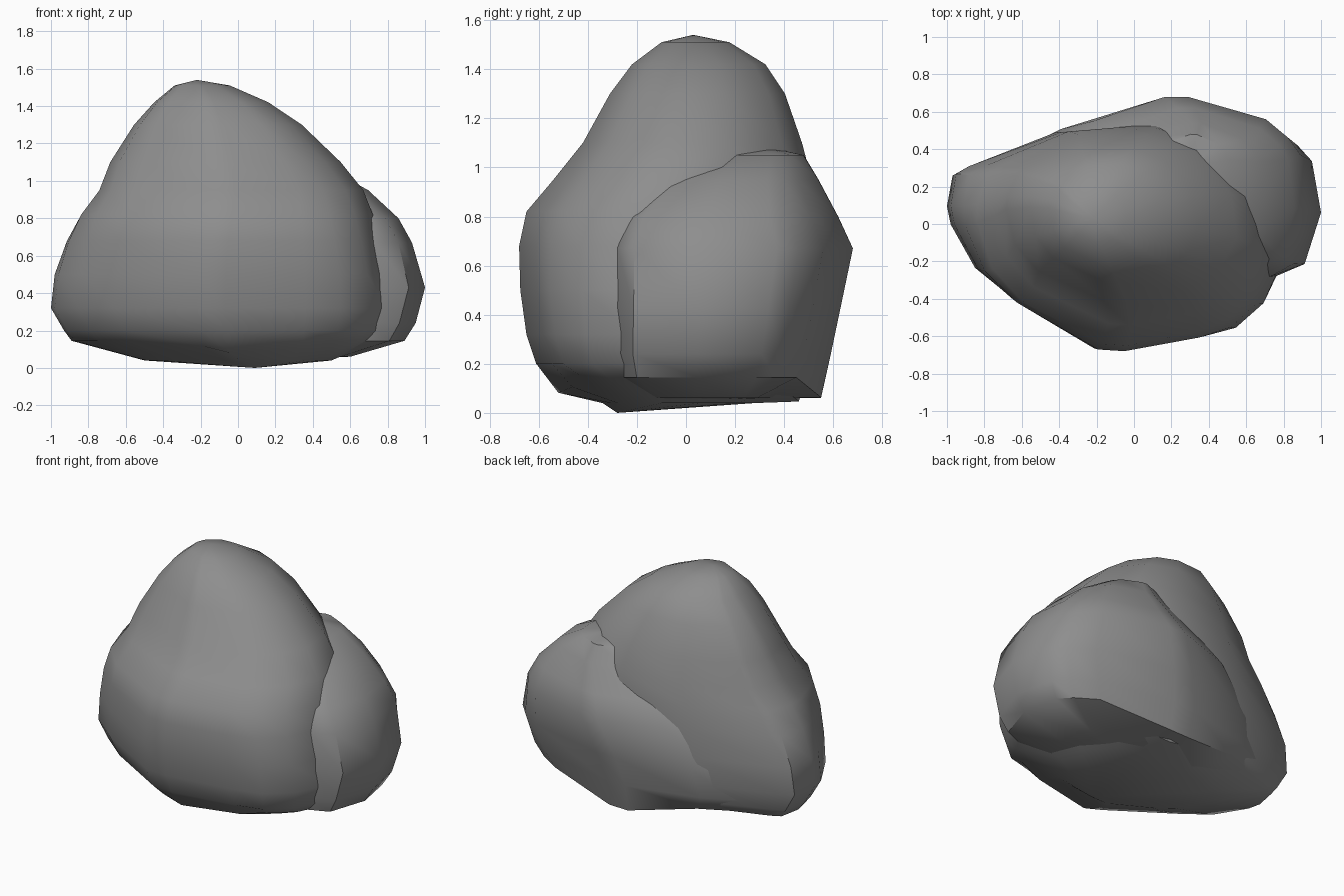
import bpy, bmesh, math

cube = bpy.data.objects.get("Cube")
if cube:
    bpy.data.objects.remove(cube, do_unlink=True)

stone = bpy.data.materials.new("grey stone")
stone.use_nodes = True
colour = (0.27, 0.27, 0.27, 1)
stone.diffuse_color = colour
stone.node_tree.nodes["Principled BSDF"].inputs["Base Color"].default_value = colour


def boulder(name, outline, levels, top, bottom):
    """Loft an outline through height levels (z, x min, x max, y min, y max, roundness).
    The first level lies inside the underside, the second is its rim."""
    xs, ys = zip(*outline)
    x0, x1, y0, y1 = min(xs), max(xs), min(ys), max(ys)
    unit = [(2 * (x - x0) / (x1 - x0) - 1, 2 * (y - y0) / (y1 - y0) - 1) for x, y in outline]
    bm = bmesh.new()
    rings = []
    for i, (z, xa, xb, ya, yb, blend) in enumerate(levels):
        ring = []
        for u, v in unit:
            k = 1 - blend + blend / math.hypot(u, v)
            x = (xa + xb) / 2 + u * k * (xb - xa) / 2
            y = (ya + yb) / 2 + v * k * (yb - ya) / 2
            # the rim of the underside rises away from its lowest point
            lift = min(.1, .25 * abs(x - .1)) if i == 1 else 0
            ring.append(bm.verts.new((x, y, z + lift)))
        rings.append(ring)
    n = len(unit)
    for low, high in zip(rings, rings[1:]):
        for j in range(n):
            k = (j + 1) % n
            bm.faces.new((low[j], low[k], high[k], high[j]))
    for ring, tip in ((rings[0], bottom), (rings[-1], top)):
        v = bm.verts.new(tip)
        for j in range(n):
            bm.faces.new((ring[j], ring[(j + 1) % n], v))
    bmesh.ops.recalc_face_normals(bm, faces=bm.faces)
    mesh = bpy.data.meshes.new(name)
    bm.to_mesh(mesh)
    bm.free()
    mesh.materials.append(stone)
    obj = bpy.data.objects.new(name, mesh)
    bpy.context.collection.objects.link(obj)
    bpy.ops.object.select_all(action="DESELECT")
    obj.select_set(True)
    bpy.context.view_layer.objects.active = obj
    bpy.ops.object.shade_smooth_by_angle(angle=math.radians(42))
    return obj


# Tall main rock with a rounded peak
boulder(
    "main_rock",
    [(-1, .1), (-.97, .27), (-.9, .31), (-.43, .49), (.1, .54), (.45, .42),
     (.7, .1), (.8, -.2), (.7, -.42), (.55, -.55), (.36, -.6), (-.07, -.67),
     (-.22, -.66), (-.66, -.4), (-.85, -.24), (-.98, 0)],
    [(.04, -.5, .5, -.34, .28, 0),
     (.045, -.89, .74, -.52, .46, 0),
     (.2, -.93, .77, -.61, .5, 0),
     (.32, -1, .8, -.65, .52, 0),
     (.5, -.98, .79, -.675, .54, 0),
     (.68, -.92, .76, -.68, .54, .2),
     (.82, -.85, .73, -.65, .54, .45),
     (.95, -.75, .68, -.54, .52, .6),
     (1.1, -.69, .56, -.42, .48, .7),
     (1.3, -.56, .35, -.31, .41, .8),
     (1.42, -.45, .17, -.22, .33, 1),
     (1.51, -.34, -.04, -.1, .18, 1)],
    (-.22, .03, 1.54), (.09, -.28, 0))

# Lower rock leaning against the back and side
boulder(
    "side_rock",
    [(-.93, .29), (-.62, .45), (-.43, .55), (.05, .68), (.2, .68), (.72, .56),
     (.87, .46), (.95, .37), (1, .08), (.91, -.21), (.75, -.28), (.2, -.28), (-.6, 0)],
    [(.06, -.5, .6, -.15, .35, 0),
     (.045, -.84, .89, -.26, .55, 0),
     (.24, -.92, .95, -.28, .59, 0),
     (.43, -.88, 1, -.28, .63, 0),
     (.67, -.62, .93, -.28, .68, 0),
     (.8, -.42, .86, -.24, .62, .1),
     (.95, -.12, .7, -.1, .54, .3),
     (1.05, .08, .52, .06, .48, .6)],
    (.28, .3, 1.09), (.1, .1, .05))
